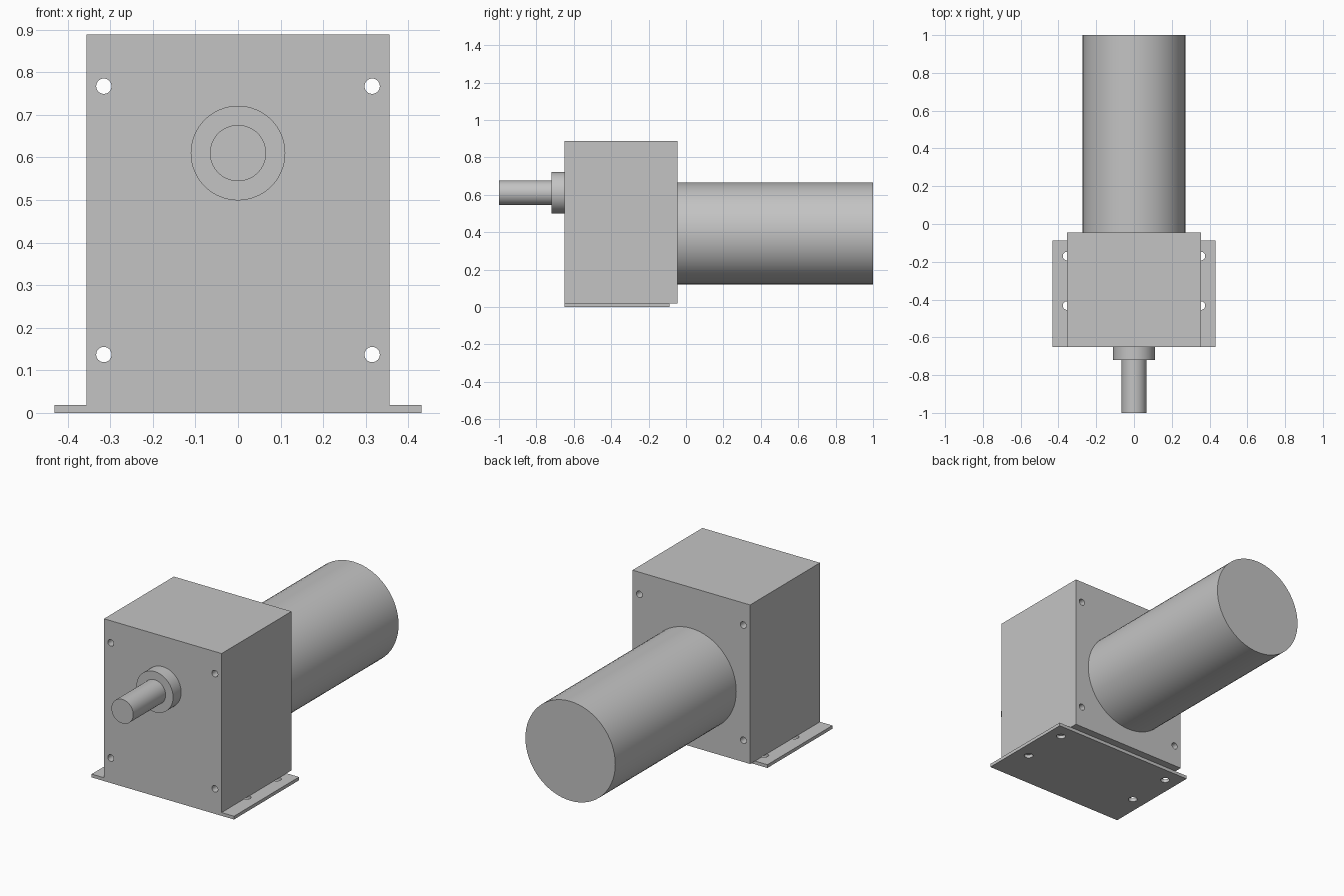
import bpy
import math

default = bpy.data.objects.get("Cube")
if default:
    bpy.data.objects.remove(default, do_unlink=True)

grey = bpy.data.materials.new("plain_grey")
grey.use_nodes = True
colour = (0.55, 0.55, 0.55, 1)
grey.diffuse_color = colour
grey.node_tree.nodes["Principled BSDF"].inputs["Base Color"].default_value = colour


def box(name, half_x, y0, y1, z0, z1):
    bpy.ops.mesh.primitive_cube_add(size=1, location=(0, (y0 + y1) / 2, (z0 + z1) / 2))
    ob = bpy.context.object
    ob.name = name
    ob.scale = (2 * half_x, y1 - y0, z1 - z0)
    bpy.ops.object.transform_apply(location=False, rotation=False, scale=True)
    ob.data.materials.append(grey)
    return ob


def rod(name, radius, centre, length, along_y=True, sides=64):
    turn = (math.pi / 2, 0, 0) if along_y else (0, 0, 0)
    bpy.ops.mesh.primitive_cylinder_add(vertices=sides, radius=radius, depth=length,
                                        location=centre, rotation=turn)
    ob = bpy.context.object
    ob.name = name
    ob.data.materials.append(grey)
    return ob


def smooth(ob):
    bpy.ops.object.select_all(action='DESELECT')
    ob.select_set(True)
    bpy.context.view_layer.objects.active = ob
    bpy.ops.object.shade_smooth_by_angle(angle=math.radians(30))


def drill(target, centres, radius, length, along_y):
    """Cut round holes through the target."""
    for centre in centres:
        cutter = rod("hole_cutter", radius, centre, length, along_y, 32)
        cutter.hide_render = True
        bpy.context.view_layer.objects.active = target
        mod = target.modifiers.new("hole", 'BOOLEAN')
        mod.operation = 'DIFFERENCE'
        mod.solver = 'EXACT'
        mod.object = cutter
        bpy.ops.object.modifier_apply(modifier=mod.name)
        bpy.data.objects.remove(cutter, do_unlink=True)
    smooth(target)


FRONT, BACK, FLOOR = -0.65, -0.046, 0.018

# Gearbox housing with four through bolt holes
housing = box("gearbox_housing", 0.356, FRONT, BACK, FLOOR, 0.888)
drill(housing, [(x, -0.35, z) for x in (-0.315, 0.315) for z in (0.137, 0.767)],
      0.018, 1, True)

# Mounting plate with four holes beside the housing
plate = box("mounting_plate", 0.431, FRONT, -0.088, 0, FLOOR)
drill(plate, [(x, y, 0.01) for x in (-0.354, 0.354) for y in (-0.17, -0.432)],
      0.023, 0.2, False)

# Motor body, output collar and shaft
for name, radius, y0, y1, z in (("motor_body", 0.272, BACK, 1, 0.393),
                                ("shaft_collar", 0.111, -0.72, FRONT, 0.61),
                                ("output_shaft", 0.066, -1, -0.72, 0.61)):
    smooth(rod(name, radius, (0, (y0 + y1) / 2, z), y1 - y0))
